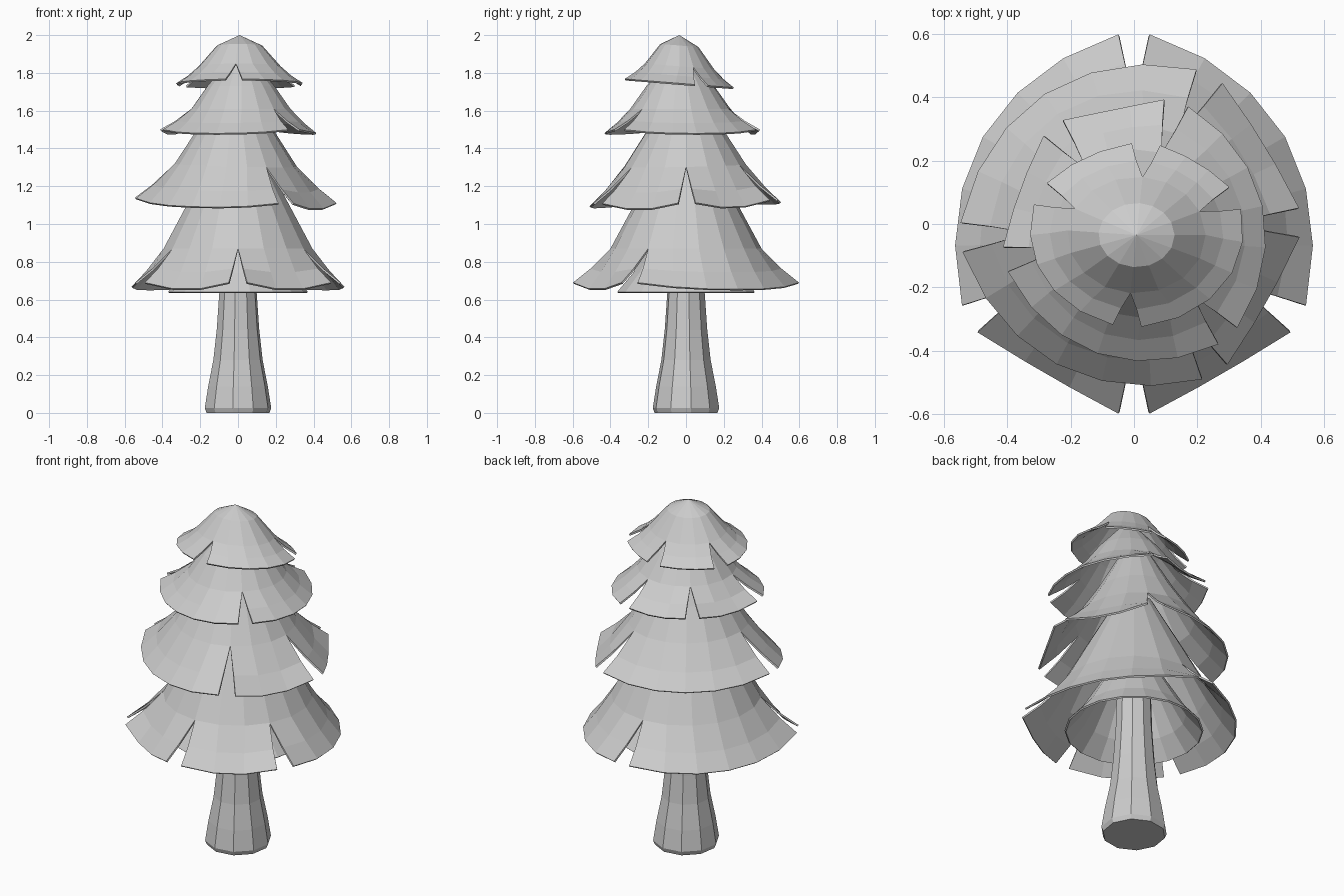
import bpy, bmesh, math

if "Cube" in bpy.data.objects:
    bpy.data.objects.remove(bpy.data.objects["Cube"])


def finish(name, bm):
    mesh = bpy.data.meshes.new(name)
    bm.to_mesh(mesh)
    bm.free()
    obj = bpy.data.objects.new(name, mesh)
    bpy.context.collection.objects.link(obj)
    return obj


def skirt(name, profile, notches, tip, gap, flare, lift, center=(0, 0),
          stretch=(1, 1), tilt=(0, 0), step=20):
    """Revolved branch skirt, split into panels by notches that open below ring `tip`."""
    bm = bmesh.new()
    r_tip, r_rim = profile[tip][0], profile[-1][0]
    for k, start in enumerate(notches):
        end = notches[(k + 1) % len(notches)]
        if end <= start:
            end += 360
        n = max(3, round((end - start) / step))
        rows = []
        for r, z in profile:
            t = max(0, (r - r_tip) / (r_rim - r_tip))
            half = math.degrees(gap * t ** 0.8 / r)
            row = []
            for j in range(n + 1):
                a = math.radians(start + half + (end - start - 2 * half) * j / n)
                bend = abs(2 * j / n - 1) ** 2.5 * t
                rr = r + flare * bend
                x, y = rr * math.cos(a) * stretch[0], rr * math.sin(a) * stretch[1]
                row.append(bm.verts.new((x + center[0], y + center[1],
                                         z + lift * bend + tilt[0] * x + tilt[1] * y)))
            rows.append(row)
        for u, d in zip(rows, rows[1:]):
            for j in range(n):
                bm.faces.new((u[j], d[j], d[j + 1], u[j + 1]))
    bmesh.ops.remove_doubles(bm, verts=bm.verts, dist=0.0005)
    obj = finish(name, bm)
    mod = obj.modifiers.new("thickness", 'SOLIDIFY')
    mod.thickness = 0.01
    mod.offset = -1
    return obj


# Trunk: ten-sided, flared at the foot
bm = bmesh.new()
sides = 10
rings = []
for r, z in [(0.168, 0.0), (0.178, 0.025), (0.16, 0.14), (0.132, 0.28),
             (0.114, 0.44), (0.1, 0.64), (0.085, 1.1)]:
    angles = [2 * math.pi * (i + 0.25) / sides for i in range(sides)]
    rings.append([bm.verts.new((r * math.cos(a), r * math.sin(a), z)) for a in angles])
for lo, hi in zip(rings, rings[1:]):
    for i in range(sides):
        j = (i + 1) % sides
        bm.faces.new((lo[i], lo[j], hi[j], hi[i]))
bm.faces.new(rings[0][::-1])
bm.faces.new(rings[-1])
finish("trunk", bm)

# Inner skirt under the lowest branches
skirt("inner_skirt", [(0.085, 1.08), (0.19, 0.90), (0.285, 0.74), (0.37, 0.64)],
      [0, 120, 240], 1, 0.0, 0.0, 0.0)

# Branch tiers from bottom to top
skirt("lower_branches",
      [(0.10, 1.42), (0.265, 1.12), (0.40, 0.87), (0.48, 0.745), (0.55, 0.655)],
      [90, 210, 270, 330], 2, 0.045, 0.05, 0.035)
skirt("middle_branches",
      [(0.08, 1.72), (0.215, 1.48), (0.325, 1.31), (0.42, 1.18), (0.495, 1.095)],
      [1, 62, 184, 300], 2, 0.043, 0.04, 0.03, center=(-0.012, -0.005),
      tilt=(-0.025, 0.02))
skirt("upper_branches",
      [(0.05, 1.88), (0.18, 1.73), (0.265, 1.61), (0.335, 1.535), (0.40, 1.48)],
      [74, 129, 191, 311], 2, 0.037, 0.03, 0.02, center=(0.015, -0.03))
skirt("top_branches",
      [(0.0001, 2.0), (0.11, 1.945), (0.2, 1.835), (0.25, 1.785), (0.305, 1.745)],
      [24, 85, 153, 265], 2, 0.04, 0.01, 0.0, center=(0.008, -0.035),
      stretch=(1.09, 0.92), tilt=(0, -0.08), step=24)
